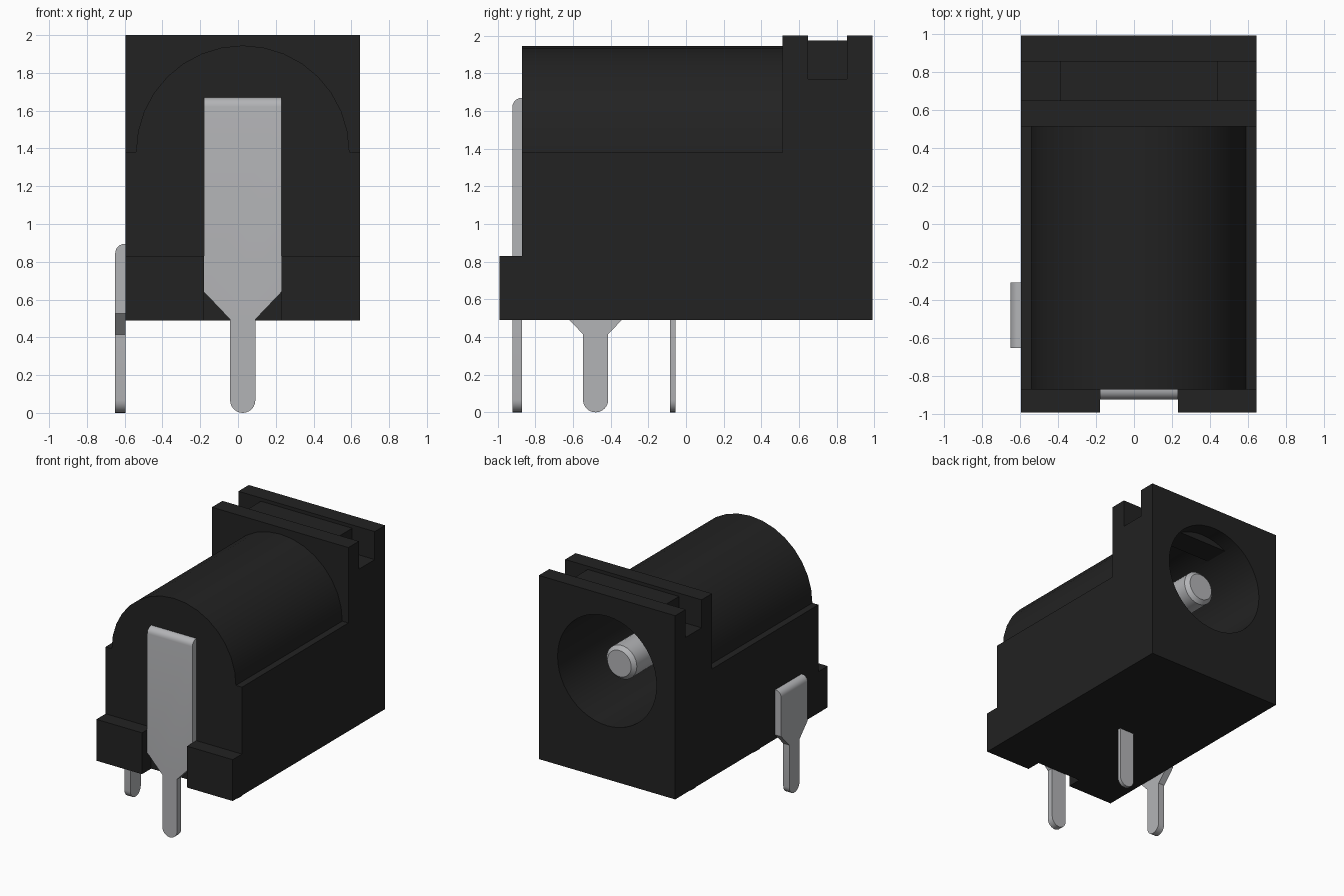
import bpy, bmesh, math
from mathutils import Vector

if "Cube" in bpy.data.objects:
    bpy.data.objects.remove(bpy.data.objects["Cube"])

CX, HZ = 0.025, 1.38            # socket axis


def material(name, rgb):
    m = bpy.data.materials.new(name)
    m.diffuse_color = (*rgb, 1)
    m.use_nodes = True
    m.node_tree.nodes["Principled BSDF"].inputs["Base Color"].default_value = m.diffuse_color
    return m


BLACK = material("black plastic", (0.016, 0.016, 0.016))
METAL = material("grey metal", (0.45, 0.455, 0.47))


def prism(name, pts, axis, lo, hi, mat, bevel=None):
    """Extrude a 2D outline along an axis; bevel = (edge test, size, segments)."""
    def place(a, b, t):
        return {'x': (t, a, b), 'y': (a, t, b), 'z': (a, b, t)}[axis]
    bm = bmesh.new()
    ends = [[bm.verts.new(place(a, b, t)) for a, b in pts] for t in (lo, hi)]
    n = len(pts)
    bm.faces.new(ends[0])
    bm.faces.new(ends[1][::-1])
    for i in range(n):
        j = (i + 1) % n
        bm.faces.new((ends[0][i], ends[1][i], ends[1][j], ends[0][j]))
    if bevel:
        test, size, seg = bevel
        edges = [e for e in bm.edges if all(test(v.co) for v in e.verts)]
        bmesh.ops.bevel(bm, geom=edges, offset=size, segments=seg, profile=0.5,
                        affect='EDGES')
    bmesh.ops.recalc_face_normals(bm, faces=bm.faces)
    me = bpy.data.meshes.new(name)
    bm.to_mesh(me)
    bm.free()
    me.materials.append(mat)
    ob = bpy.data.objects.new(name, me)
    bpy.context.collection.objects.link(ob)
    return ob


def arc(cx, cy, r, a0, a1, n):
    return [(cx + r * math.cos(math.radians(a0 + (a1 - a0) * i / n)),
             cy + r * math.sin(math.radians(a0 + (a1 - a0) * i / n)))
            for i in range(n + 1)]


def rect(a0, a1, b0, b1):
    return [(a0, b0), (a1, b0), (a1, b1), (a0, b1)]


X0, X1, Z0 = -0.595, 0.645, 0.49

# barrel housing: box with a half-round top
housing = prism("barrel_housing",
                [(X0, Z0), (X1, Z0), (X1, HZ)] + arc(CX, HZ, 0.565, 0, 180, 16)
                + [(X0, HZ)], 'y', -0.87, 0.512, BLACK)

# socket face block with a groove across its top
plate = prism("socket_face",
              [(0.512, Z0), (0.99, Z0), (0.99, 2), (0.855, 2), (0.855, 1.77),
               (0.648, 1.77), (0.648, 2), (0.512, 2)], 'x', X0, X1, BLACK)
rib = prism("groove_rib", rect(-0.39, 0.44, 1.77, 1.973), 'y', 0.648, 0.855, BLACK)

# feet either side of the front contact
for side, a, b in (("left", X0, -0.18), ("right", 0.23, X1)):
    prism("front_ledge_" + side, rect(a, b, Z0, 0.83), 'y', -0.99, -0.87, BLACK)

# round socket bore
cutter = prism("bore_cutter", arc(CX, HZ, 0.45, 0, 360, 48)[:-1], 'y', -0.35, 1.2, BLACK)
cutter.hide_render = True
for ob in (housing, plate):
    mod = ob.modifiers.new("bore", 'BOOLEAN')
    mod.operation, mod.solver, mod.object = 'DIFFERENCE', 'EXACT', cutter
    bpy.context.view_layer.objects.active = ob
    bpy.ops.object.modifier_apply(modifier=mod.name)
bpy.data.objects.remove(cutter)

# centre pin with chamfered tip
prism("centre_pin", arc(CX, HZ, 0.138, 0, 360, 32)[:-1], 'y', -0.36, 0.83, METAL,
      (lambda c: c.y > 0.82, 0.03, 1))


def tab(c, half, neck, z_neck, z_wide, top):
    """Contact outline: round-ended leg widening into a blade."""
    return (arc(c, neck, neck, 180, 360, 12)
            + [(c + neck, z_neck), (c + half, z_wide), (c + half, top),
               (c - half, top), (c - half, z_wide), (c - neck, z_neck)])


# solder contacts, blade tops rounded on the outside
prism("front_contact", tab(CX, 0.205, 0.067, 0.495, 0.64, 1.67), 'y', -0.922, -0.87,
      METAL, (lambda c: c.z > 1.66 and c.y < -0.9, 0.05, 6))
prism("side_contact", tab(-0.48, 0.172, 0.067, 0.415, 0.525, 0.895), 'x', -0.65, -0.595,
      METAL, (lambda c: c.z > 0.88 and c.x < -0.62, 0.05, 6))
prism("rear_contact", arc(CX, 0.067, 0.067, 180, 360, 12)
      + [(CX + 0.067, 0.5), (CX - 0.067, 0.5)], 'y', -0.085, -0.055, METAL)

# smooth curves, keep edges sharp
bpy.ops.object.select_all(action='SELECT')
bpy.context.view_layer.objects.active = housing
bpy.ops.object.shade_smooth_by_angle(angle=math.radians(30))
